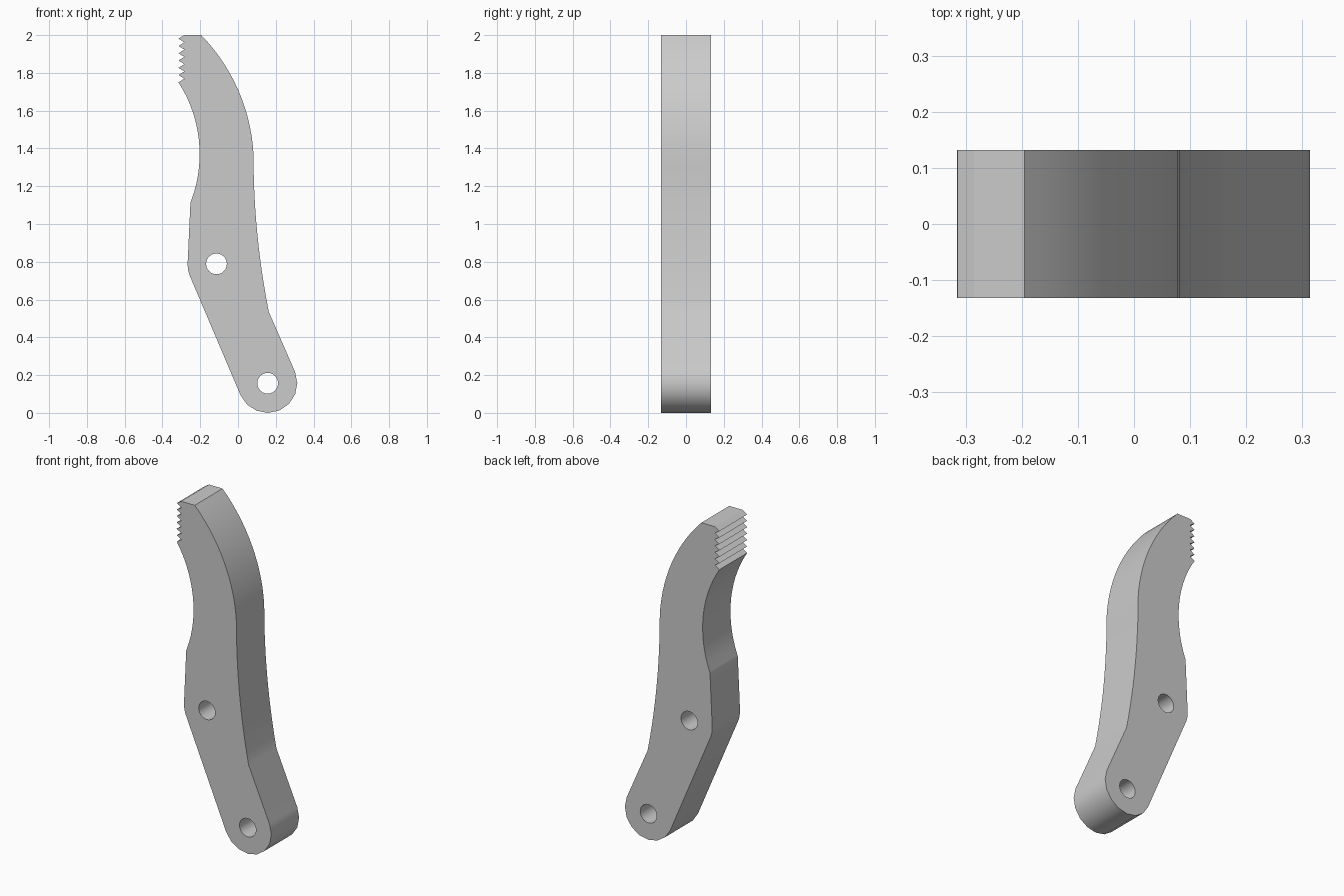
import bpy
import math
from mathutils import Matrix, Vector
from mathutils.geometry import intersect_line_line

if "Cube" in bpy.data.objects:
    bpy.data.objects.remove(bpy.data.objects["Cube"], do_unlink=True)

HALF_THICKNESS = 0.132
END_CENTRE, END_RADIUS = (0.157, 0.157), 0.157
HOLE_RADIUS = 0.055


def circle(centre, radius, start, sweep, steps):
    """Points along a circle, angles in degrees."""
    angles = [math.radians(start + sweep * i / steps) for i in range(steps + 1)]
    return [(centre[0] + radius * math.cos(a), centre[1] + radius * math.sin(a)) for a in angles]


def arc(a, b, c, steps):
    """Points along the circular arc from a through b to c."""
    a, b, c = (Vector((*p, 0)) for p in (a, b, c))
    m, n = (a + b) / 2, (b + c) / 2
    up = Vector((0, 0, 1))
    centre = intersect_line_line(m, m + up.cross(b - a), n, n + up.cross(c - b))[0]
    start = (a - centre).to_2d()
    sweep = -start.angle_signed((c - centre).to_2d())
    return [(centre + Matrix.Rotation(sweep * i / steps, 3, 'Z') @ (a - centre)).to_2d()
            for i in range(steps + 1)]


# Lever outline, clockwise from the top: convex back, waist, rounded end
outline = arc((-0.195, 2.0), (0.0, 1.712), (0.082, 1.37), 14)
outline += arc((0.082, 1.37), (0.103, 0.94), (0.163, 0.535), 12)[1:]
outline += circle(END_CENTRE, END_RADIUS, 23, -180, 8)

# Front edge: straight flank with eased corners, then the hollow neck
outline += [(-0.257, 0.73), (-0.264, 0.755), (-0.267, 0.785), (-0.252, 1.11)]
outline += arc((-0.249, 1.12), (-0.203, 1.37), (-0.315, 1.75), 14)

# Gripping teeth
TEETH, PITCH = 6, 0.0385
for i in range(TEETH):
    z = 1.75 + PITCH * i
    outline += [(-0.284, z + PITCH / 2), (-0.315, z + PITCH)]
outline += [(-0.285, 2.0)]

# Pivot holes
loops = [outline]
for centre in (END_CENTRE, (-0.114, 0.789)):
    loops.append(circle(centre, HOLE_RADIUS, 0, 360, 24)[:-1])

# Filled, extruded profile turned upright
profile = bpy.data.curves.new("lever_profile", 'CURVE')
profile.dimensions = '2D'
profile.fill_mode = 'BOTH'
profile.extrude = HALF_THICKNESS
for points in loops:
    spline = profile.splines.new('POLY')
    spline.points.add(len(points) - 1)
    for point, (x, z) in zip(spline.points, points):
        point.co = (x, z, 0, 1)
    spline.use_cyclic_u = True

lever = bpy.data.objects.new("toothed_lever", profile)
bpy.context.collection.objects.link(lever)
bpy.ops.object.select_all(action='DESELECT')
lever.select_set(True)
bpy.context.view_layer.objects.active = lever
bpy.ops.object.convert(target='MESH')
lever = bpy.context.view_layer.objects.active
lever.data.transform(Matrix.Rotation(math.pi / 2, 4, 'X'))

# Weld caps to walls and face everything outward
bpy.ops.object.mode_set(mode='EDIT')
bpy.ops.mesh.select_all(action='SELECT')
bpy.ops.mesh.remove_doubles(threshold=0.0005)
bpy.ops.mesh.normals_make_consistent(inside=False)
bpy.ops.object.mode_set(mode='OBJECT')
bpy.ops.object.shade_smooth_by_angle(angle=math.radians(30))

# Plain grey metal
grey = bpy.data.materials.new("plain_grey")
grey.use_nodes = True
colour = (0.6, 0.6, 0.6, 1)
grey.diffuse_color = colour
grey.node_tree.nodes["Principled BSDF"].inputs["Base Color"].default_value = colour
lever.data.materials.clear()
lever.data.materials.append(grey)
